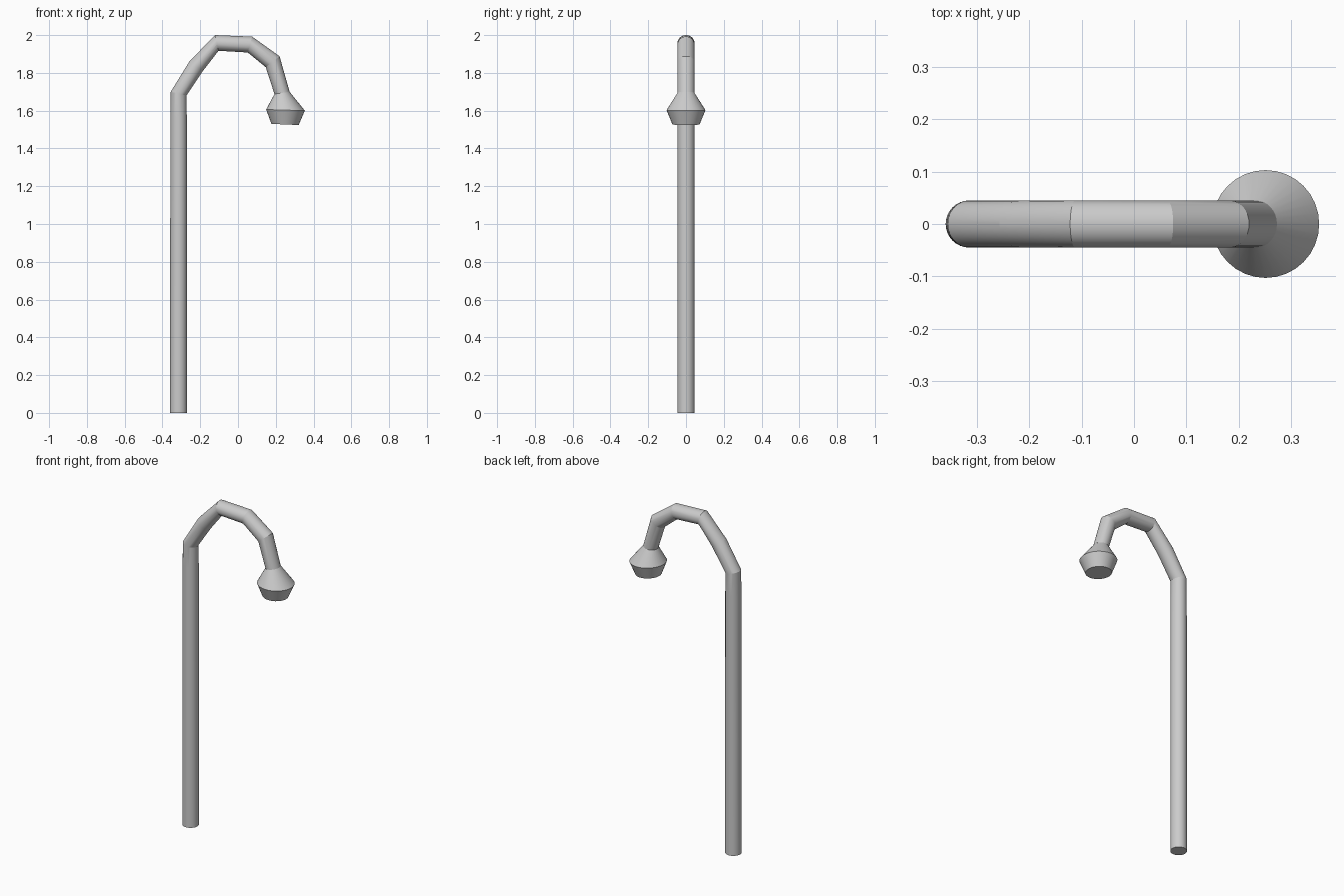
import bpy, bmesh, math

if "Cube" in bpy.data.objects:
    bpy.data.objects.remove(bpy.data.objects["Cube"])

SIDES = 32


def loft(name, sections, cap_start=False, cap_end=False):
    """Skin elliptical rings; each section is (left/outer xz, right/inner xz, y radius)."""
    bm = bmesh.new()
    rings = []
    for (ax, az), (bx, bz), ry in sections:
        ring = []
        for i in range(SIDES):
            a = 2 * math.pi * i / SIDES
            c = math.cos(a) / 2
            ring.append(bm.verts.new(((ax + bx) / 2 + (bx - ax) * c,
                                      ry * math.sin(a),
                                      (az + bz) / 2 + (bz - az) * c)))
        rings.append(ring)
    for lo, hi in zip(rings, rings[1:]):
        for i in range(SIDES):
            j = (i + 1) % SIDES
            bm.faces.new((lo[i], lo[j], hi[j], hi[i]))
    if cap_start:
        bm.faces.new(rings[0][::-1])
    if cap_end:
        bm.faces.new(rings[-1])
    bmesh.ops.recalc_face_normals(bm, faces=bm.faces[:])
    mesh = bpy.data.meshes.new(name)
    bm.to_mesh(mesh)
    bm.free()
    obj = bpy.data.objects.new(name, mesh)
    bpy.context.collection.objects.link(obj)
    bpy.ops.object.select_all(action='DESELECT')
    obj.select_set(True)
    bpy.context.view_layer.objects.active = obj
    bpy.ops.object.shade_smooth_by_angle(angle=math.radians(12.5))
    return obj


R = 0.045
neck = ((0.273, 1.70), (0.193, 1.688), R)

# Upright pole and mitred swan-neck arm, outer side first
loft("pole_and_arm", [
    ((-0.36, 0.0), (-0.27, 0.0), R),
    ((-0.358, 1.56), (-0.271, 1.56), R),
    ((-0.356, 1.70), (-0.273, 1.68), R),
    ((-0.257, 1.861), (-0.186, 1.81), R),
    ((-0.122, 2.0), (-0.103, 1.917), R),
    ((0.075, 1.992), (0.052, 1.908), R),
    ((0.22, 1.888), (0.147, 1.83), R),
    ((0.2733, 1.70), (0.193, 1.688), R),
], cap_start=True)

# Lamp head: flared shade above a tapered bowl
loft("lamp_head", [
    neck,
    ((0.354, 1.60), (0.149, 1.606), 0.103),
    ((0.321, 1.524), (0.177, 1.53), 0.072),
], cap_end=True)
